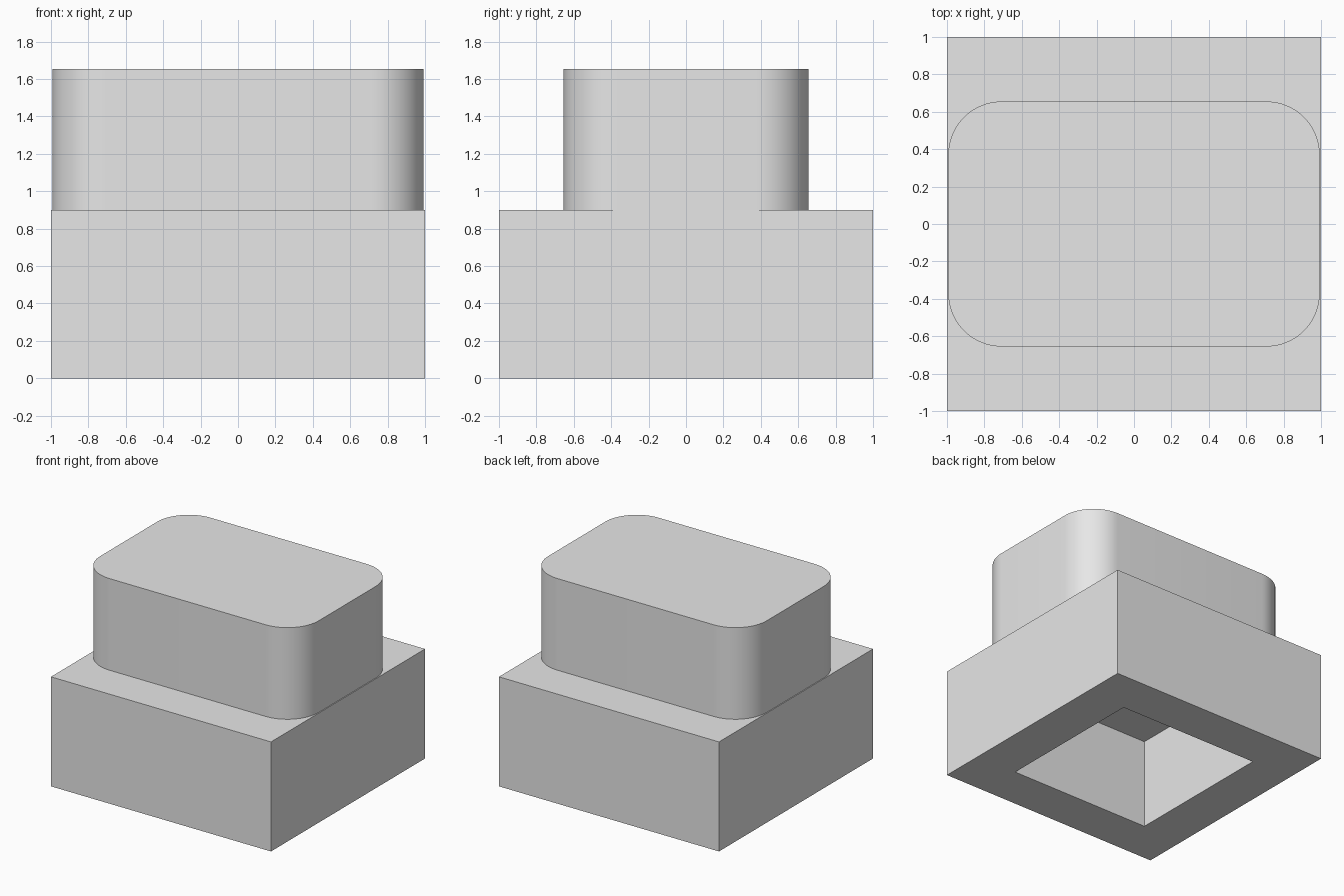
import bpy, bmesh, math

if "Cube" in bpy.data.objects:
    bpy.data.objects.remove(bpy.data.objects["Cube"])

HALF = 1.0          # half width of the square base
BASE_TOP = 0.90
POCKET_HALF = 0.635
POCKET_TOP = 0.735
BLOCK_X, BLOCK_Y, BLOCK_TOP = 0.993, 0.655, 1.653
RADIUS = 0.285

grey = bpy.data.materials.new("light_grey")
grey.diffuse_color = (0.8, 0.8, 0.8, 1)
grey.use_nodes = True
grey.node_tree.nodes["Principled BSDF"].inputs["Base Color"].default_value = grey.diffuse_color


def make_object(name, bm):
    bmesh.ops.recalc_face_normals(bm, faces=bm.faces)
    mesh = bpy.data.meshes.new(name)
    bm.to_mesh(mesh)
    bm.free()
    mesh.materials.append(grey)
    obj = bpy.data.objects.new(name, mesh)
    bpy.context.collection.objects.link(obj)
    return obj


def square(bm, half, z):
    return [bm.verts.new((sx * half, sy * half, z))
            for sx, sy in ((-1, -1), (1, -1), (1, 1), (-1, 1))]


# Square base with a square pocket in its underside
bm = bmesh.new()
rings = [square(bm, HALF, BASE_TOP), square(bm, HALF, 0),
         square(bm, POCKET_HALF, 0), square(bm, POCKET_HALF, POCKET_TOP)]
for a, b in zip(rings, rings[1:]):
    for i in range(4):
        j = (i + 1) % 4
        bm.faces.new((a[i], a[j], b[j], b[i]))
bm.faces.new(rings[0])
bm.faces.new(rings[-1])
make_object("hollow_base", bm)

# Upper block with rounded vertical corners
bm = bmesh.new()
STEPS = 16
outline = []
for k, (sx, sy) in enumerate(((1, 1), (-1, 1), (-1, -1), (1, -1))):
    for s in range(STEPS + 1):
        t = math.pi / 2 * (k + s / STEPS)
        outline.append(bm.verts.new((sx * (BLOCK_X - RADIUS) + RADIUS * math.cos(t),
                                     sy * (BLOCK_Y - RADIUS) + RADIUS * math.sin(t),
                                     BASE_TOP)))
bottom = bm.faces.new(outline)
extruded = bmesh.ops.extrude_face_region(bm, geom=[bottom], use_keep_orig=True)
top_verts = [g for g in extruded["geom"] if isinstance(g, bmesh.types.BMVert)]
bmesh.ops.translate(bm, verts=top_verts, vec=(0, 0, BLOCK_TOP - BASE_TOP))
block = make_object("rounded_block", bm)

# Smooth the rounded corners, keep the rims sharp
bpy.context.view_layer.objects.active = block
block.select_set(True)
bpy.ops.object.shade_smooth_by_angle(angle=math.radians(30))
